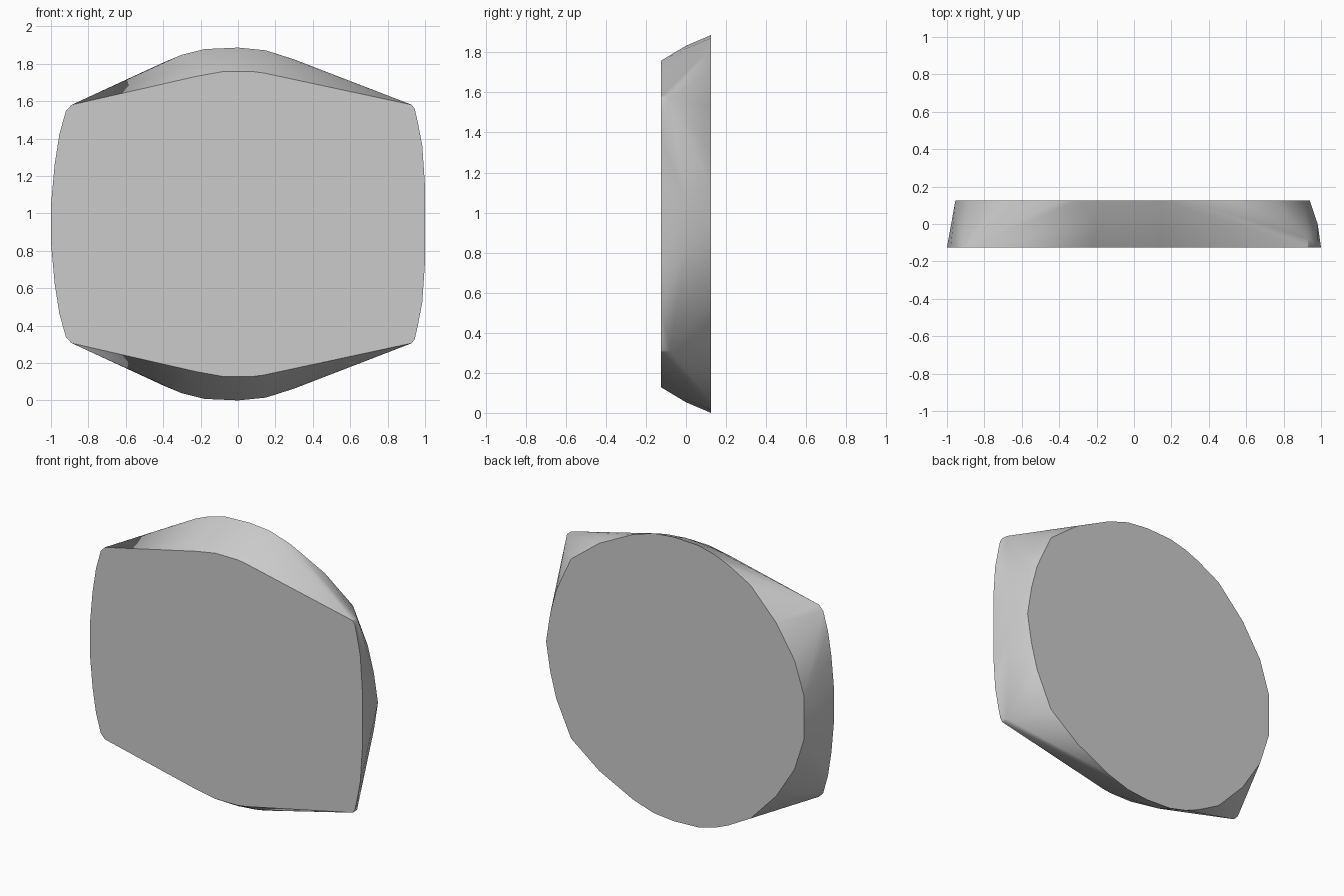
import bpy
import bmesh
import math

# Remove the default object only
default_cube = bpy.data.objects.get("Cube")
if default_cube:
    bpy.data.objects.remove(default_cube, do_unlink=True)

MID_HEIGHT = 0.943
HALF_DEPTH = 0.125

# Upper half outlines as (x, height above the middle), mirrored downwards below
FRONT_PANEL = [
    (1.0, 0.2), (0.985, 0.42), (0.96, 0.55), (0.945, 0.615), (0.93, 0.637),
    (0.14, 0.807), (0.08, 0.815), (-0.08, 0.815), (-0.22, 0.79),
    (-0.89, 0.637), (-0.92, 0.605), (-0.955, 0.48), (-0.98, 0.32), (-1.0, 0.1),
]
BACK_DISC = [
    (0.94, 0), (0.91, 0.19), (0.865, 0.36), (0.757, 0.595), (0.55, 0.755),
    (0.3, 0.88), (0.15, 0.928), (0, 0.943), (-0.18, 0.935), (-0.3, 0.905),
    (-0.4, 0.863), (-0.56, 0.775), (-0.75, 0.575), (-0.885, 0.36), (-0.955, 0.14),
]
# Slight swelling halfway through the thickness
BULGE = [(0.982, 0.12), (0.15, 0.876), (0, 0.89), (-0.2, 0.875)]
CORNER = [(0.93, 0.635)]


def add_ring(bm, outline, depth):
    """Add an outline at the given depth, mirrored about the middle height."""
    for x, height in outline:
        for side in ((1, -1) if height else (1,)):
            bm.verts.new((x, depth, MID_HEIGHT + side * height))


def make_material(name, colour):
    material = bpy.data.materials.new(name)
    material.use_nodes = True
    material.diffuse_color = colour
    for node in material.node_tree.nodes:
        if node.type == "BSDF_PRINCIPLED":
            node.inputs["Base Color"].default_value = colour
    return material


# Tapered body: the barrel-shaped front blends into the round back
bm = bmesh.new()
add_ring(bm, FRONT_PANEL, -HALF_DEPTH)
add_ring(bm, CORNER, -0.08)
add_ring(bm, BULGE, 0)
add_ring(bm, BACK_DISC, HALF_DEPTH)
bmesh.ops.convex_hull(bm, input=bm.verts)
loose = [vert for vert in bm.verts if not vert.link_faces]
bmesh.ops.delete(bm, geom=loose, context="VERTS")

# Merge the flat front and back into single faces
bmesh.ops.dissolve_limit(
    bm, angle_limit=math.radians(0.3), verts=bm.verts, edges=bm.edges
)
bmesh.ops.recalc_face_normals(bm, faces=bm.faces)

mesh = bpy.data.meshes.new("tapered_body")
bm.to_mesh(mesh)
bm.free()
mesh.materials.append(make_material("light grey", (0.6, 0.6, 0.6, 1)))

body = bpy.data.objects.new("tapered_body", mesh)
bpy.context.collection.objects.link(body)

# Soft sides with crisp rims
bpy.ops.object.select_all(action="DESELECT")
body.select_set(True)
bpy.context.view_layer.objects.active = body
bpy.ops.object.shade_smooth_by_angle(angle=math.radians(30))
